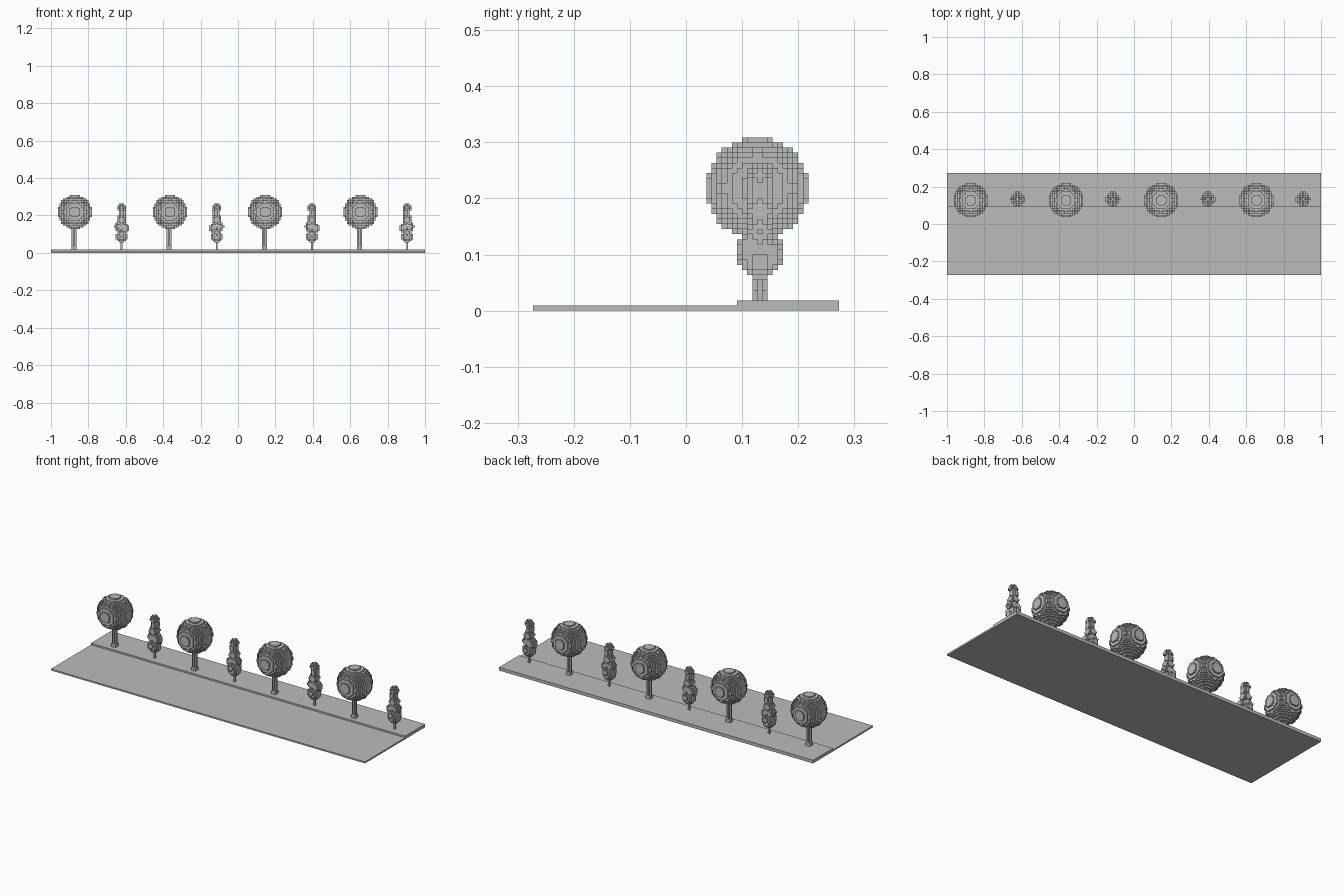
import bpy
import bmesh
from math import ceil, radians
from mathutils import Vector

if "Cube" in bpy.data.objects:
    bpy.data.objects.remove(bpy.data.objects["Cube"], do_unlink=True)

UNIT = 2 / 220  # edge of one voxel

grey = bpy.data.materials.new("plain grey")
grey.use_nodes = True
grey.diffuse_color = (0.5, 0.5, 0.5, 1)
grey.node_tree.nodes["Principled BSDF"].inputs["Base Color"].default_value = (0.5, 0.5, 0.5, 1)


def voxel_mesh(name, cells):
    """Skin a set of integer cells with their exposed faces only."""
    bm = bmesh.new()
    corners = {}

    def corner(p):
        if p not in corners:
            corners[p] = bm.verts.new((Vector(p) - Vector((0.5, 0.5, 0))) * UNIT)
        return corners[p]

    for cell in cells:
        for axis in range(3):
            for side in (0, 1):
                beside = list(cell)
                beside[axis] += 2 * side - 1
                if tuple(beside) in cells:
                    continue
                loop = []
                for u, v in ((0, 0), (1, 0), (1, 1), (0, 1)):
                    p = list(cell)
                    p[axis] += side
                    p[(axis + 1) % 3] += u
                    p[(axis + 2) % 3] += v
                    loop.append(corner(tuple(p)))
                bm.faces.new(loop if side else loop[::-1])
    mesh = bpy.data.meshes.new(name)
    bm.to_mesh(mesh)
    bm.free()
    mesh.materials.append(grey)
    return mesh


def ball(x, y, z, r):
    """Cells whose centres lie inside a ball."""
    n = ceil(r) + 1
    near = [range(int(c) - n, int(c) + n + 1) for c in (x, y, z)]
    return {(i, j, k) for i in near[0] for j in near[1] for k in near[2]
            if (i - x) ** 2 + (j - y) ** 2 + (k + 0.5 - z) ** 2 < r * r}


def place(name, mesh, x, y, turn=0):
    ob = bpy.data.objects.new(name, mesh)
    ob.location = (x * UNIT, y * UNIT, 0)
    ob.rotation_euler.z = radians(turn)
    bpy.context.collection.objects.link(ob)


def slab(name, y0, y1, height):
    bpy.ops.mesh.primitive_cube_add(size=1, location=(0, (y0 + y1) / 2 * UNIT, height / 2 * UNIT))
    ob = bpy.context.object
    ob.name = name
    ob.scale = (220 * UNIT, (y1 - y0) * UNIT, height * UNIT)
    ob.data.materials.append(grey)


# Ground: low road strip with a raised verge behind it
slab("road", -30, 10, 1)
slab("verge", 10, 30, 2)

# Round tree: cross-shaped trunk with a square foot, ball crown
trunk = {(i, j, k) for i in (-1, 0, 1) for j in (-1, 0, 1) for k in range(2, 16)
         if i * j == 0 or k < 4}
round_trunk = voxel_mesh("round_tree_trunk", trunk)
round_crown = voxel_mesh("round_tree_crown", ball(0.5, -0.5, 24, 10))

# Slim tree: thin stem and a lumpy crown of overlapping balls
lumps = [(0, 0, 9.5, 3.4), (0, 1.5, 12, 3), (0, -1.5, 11, 3),
         (1.5, 0, 14.5, 2.9), (-1.3, 0, 15.5, 2.8), (0, 0, 19.5, 2.9),
         (0.5, 0, 23.5, 2.4), (0, 0, 26.6, 2.3)]
slim_crown = voxel_mesh("slim_tree_crown", set().union(*(ball(*b) for b in lumps)))
slim_stem = voxel_mesh("slim_tree_stem", {(0, 0, k) for k in range(2, 7)})

# Alternate the two kinds of tree along the verge
for n in range(4):
    x = -96.5 + 56 * n
    place(f"round_tree_trunk_{n + 1}", round_trunk, x, 14.5)
    place(f"round_tree_crown_{n + 1}", round_crown, x, 14.5)
    place(f"slim_tree_stem_{n + 1}", slim_stem, x + 28, 14.5)
    place(f"slim_tree_crown_{n + 1}", slim_crown, x + 28, 14.5, 180 * (n % 2))
